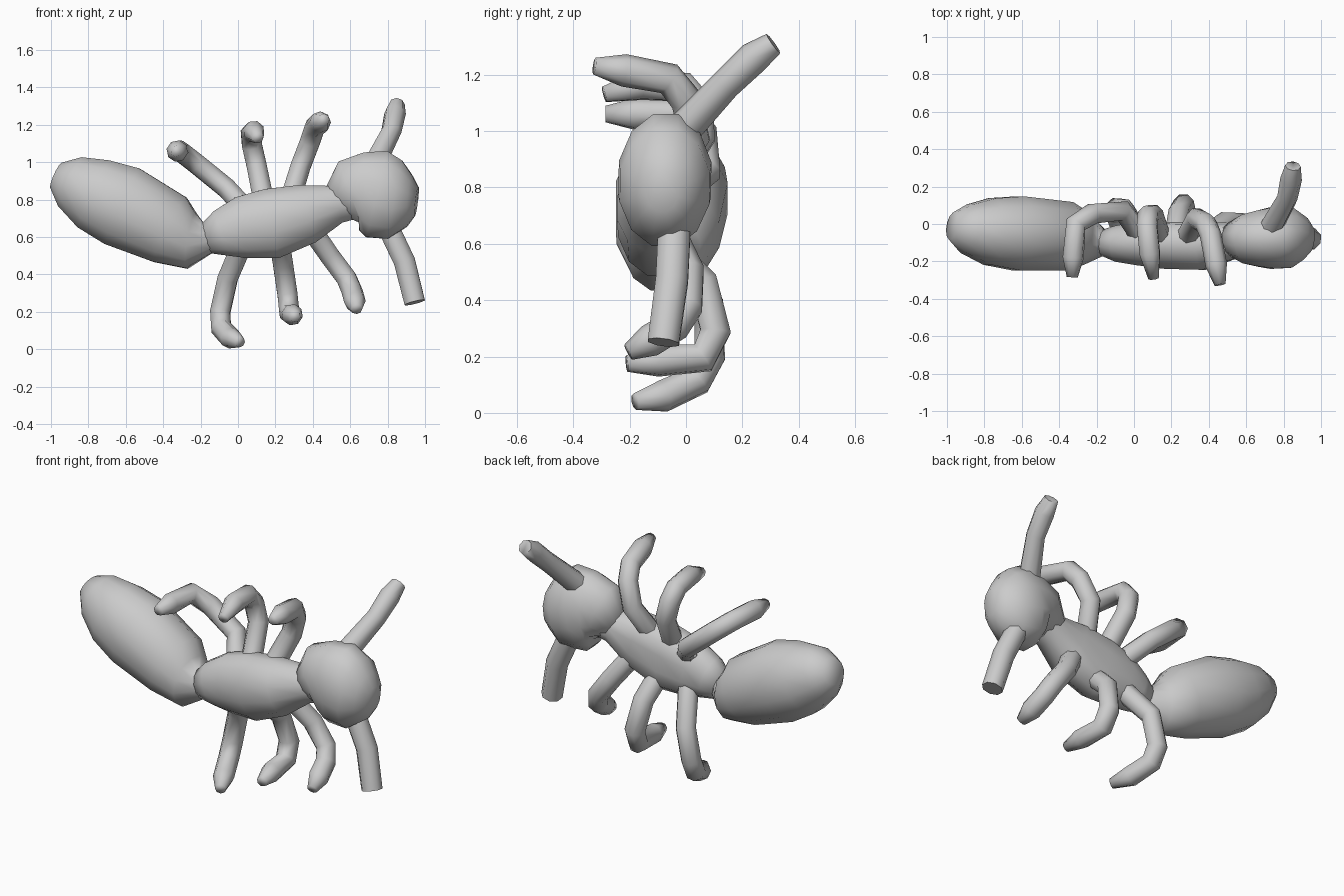
import bpy, bmesh, math
from mathutils import Vector


def loft(name, stations, sides, back=None):
    """Sweep elliptical rings (x, y, z, height radius, depth radius) along a path."""
    pts = [Vector(s[:3]) for s in stations]
    bm = bmesh.new()
    rings = []
    side = Vector((0, 1, 0))
    for i, s in enumerate(stations):
        before = (pts[i] - pts[i - 1]).normalized() if i else None
        after = (pts[i + 1] - pts[i]).normalized() if i < len(pts) - 1 else None
        if before is None:
            t = after
        elif after is None:
            t = before
        else:
            t = (before + after).normalized()
        # carry the side direction along the path without twisting
        if i == 0:
            side = (side - t * side.dot(t)).normalized()
        else:
            side = last_t.rotation_difference(t) @ side
        last_t = t.copy()
        up = t.cross(side)
        ring = []
        for k in range(sides):
            a = 2 * math.pi * (k + 0.5) / sides
            p = pts[i] + up * (math.sin(a) * s[3]) + side * (math.cos(a) * s[4])
            if back is not None:
                p.y = min(p.y, back)
            ring.append(bm.verts.new(p))
        rings.append(ring)
    for r0, r1 in zip(rings, rings[1:]):
        for k in range(sides):
            n = (k + 1) % sides
            bm.faces.new((r0[k], r0[n], r1[n], r1[k]))
    bm.faces.new(rings[0])
    bm.faces.new(rings[-1])
    bmesh.ops.recalc_face_normals(bm, faces=bm.faces[:])
    me = bpy.data.meshes.new(name)
    bm.to_mesh(me)
    bm.free()
    ob = bpy.data.objects.new(name, me)
    bpy.context.collection.objects.link(ob)
    bpy.ops.object.select_all(action='DESELECT')
    ob.select_set(True)
    bpy.context.view_layer.objects.active = ob
    bpy.ops.object.shade_smooth_by_angle(angle=math.radians(80))
    return ob


def limb(name, path, radii):
    loft(name, [(*p, r, r) for p, r in zip(path, radii)], 8)


# abdomen
loft("abdomen", [
    (-0.972, -0.01, 0.93, 0.075, 0.075), (-0.895, -0.025, 0.895, 0.15, 0.135),
    (-0.77, -0.04, 0.83, 0.205, 0.185), (-0.62, -0.05, 0.765, 0.23, 0.205),
    (-0.365, -0.065, 0.64, 0.20, 0.19), (-0.25, -0.085, 0.58, 0.155, 0.14),
    (-0.16, -0.10, 0.595, 0.085, 0.07), (-0.10, -0.10, 0.62, 0.08, 0.06)], 12)

# thorax, flattened at the back
loft("thorax", [
    (-0.17, -0.10, 0.59, 0.085, 0.07), (-0.09, -0.105, 0.62, 0.13, 0.10),
    (0.02, -0.10, 0.65, 0.172, 0.125),
    (0.18, -0.10, 0.672, 0.195, 0.145), (0.37, -0.105, 0.725, 0.165, 0.145),
    (0.53, -0.09, 0.775, 0.105, 0.10), (0.64, -0.08, 0.80, 0.10, 0.09)], 12, 0.01)

# head
loft("head", [
    (0.515, -0.08, 0.785, 0.09, 0.09), (0.595, -0.08, 0.84, 0.18, 0.135),
    (0.66, -0.078, 0.845, 0.215, 0.155),
    (0.74, -0.075, 0.83, 0.245, 0.17), (0.84, -0.075, 0.80, 0.22, 0.165),
    (0.915, -0.08, 0.795, 0.145, 0.115), (0.955, -0.085, 0.79, 0.08, 0.06)], 12)

# antennae
limb("upper_antenna", [(0.71, -0.06, 0.95), (0.82, 0.14, 1.165), (0.84, 0.24, 1.26),
                       (0.85, 0.31, 1.31)], (0.065, 0.055, 0.058, 0.042))
limb("lower_antenna", [(0.79, -0.04, 0.68), (0.89, -0.05, 0.47), (0.945, -0.08, 0.25)],
     (0.062, 0.062, 0.06))

# legs, each from body to foot
legs = {
    "upper_rear_leg": [(0.04, -0.07, 0.75), (-0.06, 0.07, 0.86), (-0.22, 0.055, 0.99),
                       (-0.31, 0.00, 1.06), (-0.325, -0.18, 1.06), (-0.33, -0.285, 1.06)],
    "upper_middle_leg": [(0.14, -0.08, 0.78), (0.10, 0.05, 0.98), (0.075, 0.045, 1.09),
                         (0.07, -0.01, 1.155), (0.085, -0.16, 1.165), (0.105, -0.29, 1.13)],
    "upper_front_leg": [(0.28, -0.08, 0.80), (0.335, 0.03, 0.98), (0.385, 0.00, 1.11),
                        (0.41, -0.06, 1.185), (0.44, -0.22, 1.215), (0.46, -0.325, 1.23)],
    "lower_rear_leg": [(0.03, -0.07, 0.58), (-0.055, 0.08, 0.38), (-0.095, 0.085, 0.20),
                       (-0.09, 0.04, 0.115), (-0.04, -0.08, 0.06), (0.01, -0.18, 0.04)],
    "lower_middle_leg": [(0.22, -0.07, 0.58), (0.24, 0.06, 0.46), (0.265, 0.105, 0.29),
                         (0.275, 0.06, 0.195), (0.29, -0.10, 0.185), (0.305, -0.21, 0.175)],
    "lower_front_leg": [(0.38, -0.07, 0.66), (0.49, 0.01, 0.50), (0.58, 0.005, 0.38),
                        (0.61, -0.04, 0.31), (0.625, -0.13, 0.255), (0.635, -0.205, 0.215)],
}
for leg_name, path in legs.items():
    limb(leg_name, path, (0.06, 0.058, 0.058, 0.058, 0.058, 0.03))
